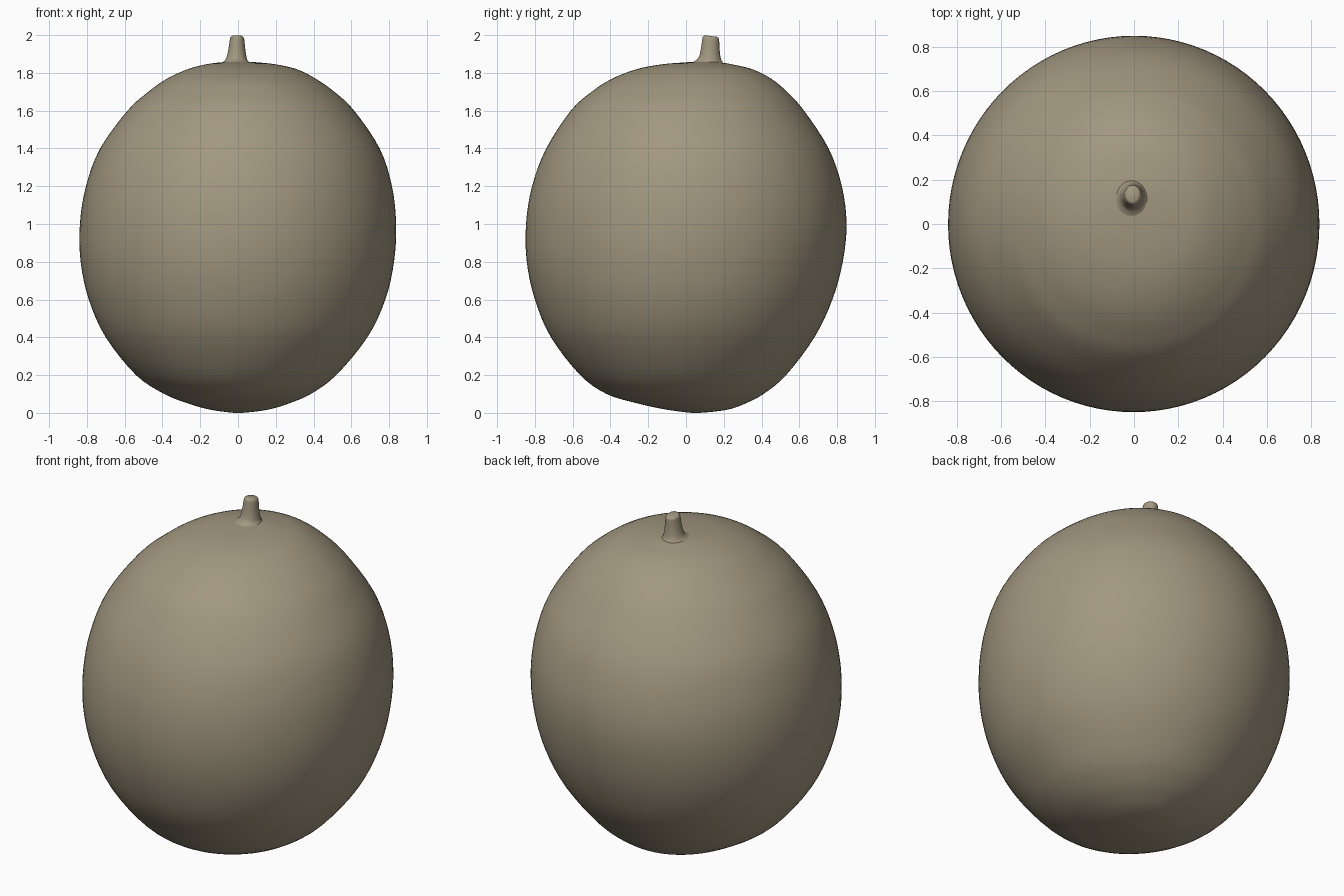
import bpy, bmesh, math

skin = bpy.data.materials.new("olive tan skin")
skin.diffuse_color = (0.36, 0.31, 0.215, 1)


def catmull(a, b, c, d, t):
    return 0.5 * (2*b + (c-a)*t + (2*a-5*b+4*c-d)*t*t + (3*b-a-3*c+d)*t**3)


def loft(name, rows, sides, steps, slope=0):
    """Skin smooth rings through rows of (z, left x, right x, front y, back y)."""
    rings = []
    n = len(rows)
    for i in range(n - 1):
        p = [rows[max(i-1, 0)], rows[i], rows[i+1], rows[min(i+2, n-1)]]
        for s in range(steps):
            rings.append([catmull(*v, s / steps) for v in zip(*p)])
    rings.append(rows[-1])
    bm = bmesh.new()
    loops = []
    for z, x0, x1, y0, y1 in rings:
        loop = []
        for k in range(sides):
            a = 2 * math.pi * k / sides
            dy = (y1-y0)/2 * math.sin(a)
            loop.append(bm.verts.new(((x0+x1)/2 + (x1-x0)/2 * math.cos(a),
                                      (y0+y1)/2 + dy, z + slope * dy)))
        loops.append(loop)
    for lo, hi in zip(loops, loops[1:]):
        for k in range(sides):
            j = (k + 1) % sides
            bm.faces.new((lo[k], lo[j], hi[j], hi[k]))
    bm.faces.new(loops[0][::-1])
    bm.faces.new(loops[-1])
    me = bpy.data.meshes.new(name)
    bm.to_mesh(me)
    bm.free()
    me.materials.append(skin)
    ob = bpy.data.objects.new(name, me)
    bpy.context.collection.objects.link(ob)
    bpy.ops.object.select_all(action='DESELECT')
    ob.select_set(True)
    bpy.context.view_layer.objects.active = ob
    bpy.ops.object.shade_smooth_by_angle(angle=math.radians(50))
    return ob


# Fruit body: slightly lopsided, narrower towards the base
loft("fruit_body", [
    (0.000, -0.02, 0.02, 0.03, 0.07),
    (0.008, -0.09, 0.10, -0.04, 0.16),
    (0.022, -0.17, 0.18, -0.13, 0.24),
    (0.05, -0.265, 0.27, -0.255, 0.315),
    (0.10, -0.39, 0.385, -0.42, 0.41),
    (0.20, -0.54, 0.52, -0.56, 0.53),
    (0.40, -0.70, 0.685, -0.715, 0.68),
    (0.60, -0.79, 0.78, -0.80, 0.775),
    (0.80, -0.833, 0.826, -0.843, 0.83),
    (1.00, -0.837, 0.837, -0.847, 0.85),
    (1.20, -0.805, 0.815, -0.815, 0.825),
    (1.40, -0.73, 0.75, -0.74, 0.755),
    (1.60, -0.585, 0.615, -0.61, 0.625),
    (1.70, -0.475, 0.51, -0.50, 0.535),
    (1.77, -0.375, 0.41, -0.39, 0.45),
    (1.82, -0.265, 0.31, -0.26, 0.35),
    (1.845, -0.17, 0.20, -0.13, 0.245),
    (1.856, -0.09, 0.10, 0.0, 0.18),
    (1.859, -0.03, 0.03, 0.08, 0.14),
], 96, 4)

# Short stem: flares into the body and leans towards the back
loft("stem", [
    (1.835, -0.115, 0.095, 0.015, 0.22),
    (1.860, -0.075, 0.055, 0.055, 0.197),
    (1.885, -0.06, 0.045, 0.071, 0.184),
    (1.93, -0.05, 0.038, 0.08, 0.178),
    (1.97, -0.044, 0.034, 0.086, 0.176),
    (1.987, -0.041, 0.03, 0.09, 0.174),
    (1.995, -0.033, 0.022, 0.10, 0.165),
], 32, 4, slope=-0.12)
